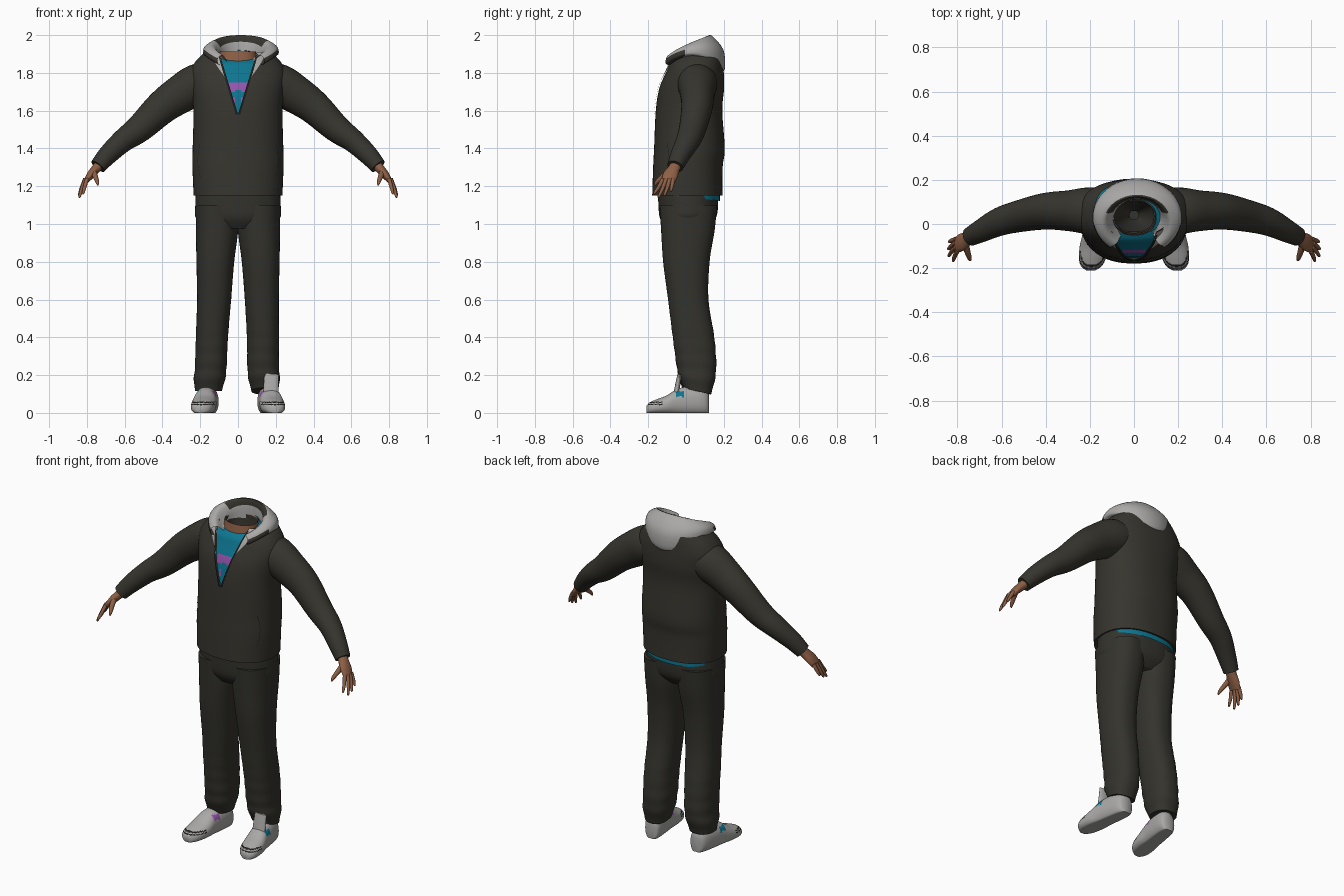
import bpy, bmesh, math
from mathutils import Vector
from math import sin, cos, pi

cube = bpy.data.objects.get("Cube")
if cube:
    bpy.data.objects.remove(cube)


def material(name, r, g, b):
    m = bpy.data.materials.new(name)
    m.use_nodes = True
    m.diffuse_color = (r, g, b, 1)
    m.node_tree.nodes["Principled BSDF"].inputs["Base Color"].default_value = (r, g, b, 1)
    return m


JACKET = material("dark olive", .037, .035, .027)
PANTS = material("dark grey olive", .034, .033, .026)
GREY = material("light grey", .40, .395, .385)
TEAL = material("teal", .004, .18, .28)
PURPLE = material("purple", .30, .09, .42)
SKIN = material("brown skin", .27, .115, .06)
BLACK = material("near black", .012, .012, .01)


def smooth_rows(rows, steps=5):
    """Catmull-Rom subdivision of rows of numbers."""
    out = []
    for i in range(len(rows) - 1):
        a, b, c, d = (rows[min(max(i + k, 0), len(rows) - 1)] for k in (-1, 0, 1, 2))
        for s in range(steps):
            t = s / steps
            out.append([q + t / 2 * (r - p + t * (2*p - 5*q + 4*r - w + t * (3*q - p - 3*r + w)))
                        for p, q, r, w in zip(a, b, c, d)])
    return out + [list(rows[-1])]


def loft(name, rings, mats, closed=True, caps=False, rule=None):
    """Skin a list of equally long point rings."""
    bm = bmesh.new()
    vs = [[bm.verts.new(p) for p in ring] for ring in rings]
    n = len(rings[0])
    for i in range(len(vs) - 1):
        for j in range(n if closed else n - 1):
            k = (j + 1) % n
            f = bm.faces.new((vs[i][j], vs[i][k], vs[i+1][k], vs[i+1][j]))
            if rule:
                f.material_index = rule(f.calc_center_median(), i, j)
    if caps:
        bm.faces.new(vs[0])
        bm.faces.new(vs[-1])
    bmesh.ops.remove_doubles(bm, verts=bm.verts, dist=.0001)
    bmesh.ops.recalc_face_normals(bm, faces=bm.faces)
    for f in bm.faces:
        f.smooth = True
    me = bpy.data.meshes.new(name)
    bm.to_mesh(me)
    bm.free()
    me.set_sharp_from_angle(angle=math.radians(50))
    for m in mats:
        me.materials.append(m)
    ob = bpy.data.objects.new(name, me)
    bpy.context.collection.objects.link(ob)
    return ob


POWER = 2 / 2.3


def soft(v):
    return math.copysign(abs(v) ** POWER, v)


def oval(z, cx, cy, rx, ry, tilt=0, gap=0, n=72):
    """Horizontal rounded ring starting at the front; tilt raises the front."""
    count = n + 1 if gap is None or gap else n
    g = gap or 0
    angles = [g + (2*pi - 2*g) * i / n for i in range(count)]
    return [(cx + rx * soft(sin(a)), cy - ry * soft(cos(a)), z + tilt * cos(a)) for a in angles]


def tube(name, rows, mat, hint=(0, 1, 0), n=24):
    """Capped tube along rows of x, y, z, half width along hint, half thickness."""
    rows = smooth_rows(rows)
    pts = [Vector(r[:3]) for r in rows]
    rings = []
    for i, r in enumerate(rows):
        t = (pts[min(i + 1, len(pts) - 1)] - pts[max(i - 1, 0)]).normalized()
        u = Vector(hint)
        u = (u - t * u.dot(t)).normalized()
        v = t.cross(u)
        rings.append([pts[i] + u * r[3] * cos(2*pi*k/n) + v * r[4] * sin(2*pi*k/n) for k in range(n)])
    return loft(name, rings, [mat], caps=True)


# Jacket body: rows of z, centre y, half width, half depth
BODY = smooth_rows([(1.15, .007, .235, .186), (1.3, .01, .241, .184), (1.4, .018, .24, .187),
                    (1.6, .016, .236, .176), (1.72, .03, .25, .172), (1.8, .045, .255, .155),
                    (1.86, .055, .225, .14), (1.91, .07, .175, .12)], 8)


def body_at(z):
    if z <= BODY[0][0]:
        return BODY[0][1:]
    for a, b in zip(BODY, BODY[1:]):
        if z <= b[0]:
            t = (z - a[0]) / (b[0] - a[0])
            return [p + (q - p) * t for p, q in zip(a[1:], b[1:])]
    return BODY[-1][1:]


def body_point(z, a, off=0):
    cy, rx, ry = body_at(z)
    return ((rx + off) * soft(sin(a)), cy - (ry + off) * soft(cos(a)), z)


def neck_gap(z):
    """Half angle of the open zip at a height."""
    half = max(0, .1 * (z - 1.58) / .33)
    return math.asin((half / body_at(z)[1]) ** (1 / POWER)) if half else None


jacket = [oval(1.155, 0, .007, .21, .16, gap=None)]
jacket += [oval(z, 0, cy, rx, ry, gap=neck_gap(z)) for z, cy, rx, ry in BODY]
loft("jacket_body", jacket, [JACKET], closed=False)


def body_strip(name, mat, low, high, inner, outer, off):
    """Thin plate lying on the jacket between two angle functions of height."""
    zs = [low + (high - low) * i / 16 for i in range(17)]
    loft(name, [[body_point(z, inner(z) + (outer(z) - inner(z)) * k / 4, off) for k in range(5)]
                for z in zs], [mat], closed=False)


for s, side in ((1, "left"), (-1, "right")):
    edge = lambda z: s * (neck_gap(z) or 0)
    body_strip(side + "_lapel", GREY, 1.74, 1.91, edge,
               lambda z: edge(z) + s * .32 * ((z - 1.74) / .17) ** 1.5, .005)
    body_strip(side + "_zip_edge", BLACK, 1.58, 1.9, edge, lambda z: edge(z) + s * .035, .007)
    pocket = lambda z: s * (.93 + .09 * sin((z - 1.25) / .18 * pi))
    body_strip(side + "_pocket_seam", BLACK, 1.25, 1.43, pocket, lambda z: pocket(z) + s * .018, .002)
    tube(side + "_sleeve", [(s * x, y, z, w, h) for x, y, z, w, h in (
        (.15, .055, 1.755, .11, .10), (.22, .06, 1.735, .105, .11), (.30, .06, 1.69, .092, .102),
        (.40, .058, 1.62, .083, .09), (.52, .035, 1.507, .072, .074), (.61, .01, 1.44, .064, .061),
        (.69, -.03, 1.365, .052, .052), (.742, -.057, 1.305, .043, .043))], JACKET, n=32)

# Shirt under the jacket, with a printed pattern on the chest
def shirt_print(c, i, j):
    if c.y > 0:
        return 0
    band = 1.695 < c.z < 1.75 and abs(c.x) < .05 and not (c.z < 1.715 and abs(c.x) < .015)
    spots = 1.63 < c.z < 1.67 and .008 < abs(c.x) < .028
    return int(band or spots)


shirt = []
for i in range(40):
    z = 1.45 + .39 * i / 39
    cy, rx, ry = body_at(z)
    shirt.append(oval(z, 0, cy, rx - .014, ry - .014, n=144))
shirt.append(oval(1.88, 0, .035, .13, .1, tilt=-.025, n=144))
shirt.append(oval(1.892, 0, .03, .1, .08, tilt=-.028, n=144))
loft("shirt", shirt, [TEAL, PURPLE], rule=shirt_print)
loft("shirt_tail", [oval(z, 0, .007, .222, .172, tilt=.02) for z in (1.142, 1.17, 1.2)], [TEAL])

# Neck opening and its dark hollow
loft("neck", [oval(1.88, 0, .03, .099, .079, tilt=-.028), oval(1.912, 0, .035, .095, .075)], [SKIN])
loft("neck_hollow", [oval(1.91, 0, .035, .092, .072), oval(1.8, 0, .04, .085, .065),
                     oval(1.65, 0, .04, .02, .02)], [JACKET], caps=False)

# Folded hood: a section swept from one side of the zip round the back to the other
def hood_section(p):
    c, w = cos(p), sin(p)
    crest = 1.84 + .16 * cos(p / 2)
    foot = 1.90 - .08 * c * c
    ring = lambda rx, cy, ry, z: (.015 + rx * w, cy + ry * c, z)
    return smooth_rows([ring(.17, .03, .15, foot - .01), ring(.2, .03, .175, foot),
                        ring(.192, .03, .168, (crest + foot) / 2 + .012),
                        ring(.15, .01, .122, crest), ring(.115, .025, .09, crest - .035),
                        ring(.104, .03, .08, 1.885)], 4)


def hood_colour(c, i, j):
    if j < 7 and c.y < -.01:
        return 1
    return int(12 <= j < 16 and c.y > .05)


SWEEP = math.radians(142)
loft("hood", [hood_section(-SWEEP + 2 * SWEEP * i / 64) for i in range(65)], [GREY, JACKET],
     closed=False, rule=hood_colour)

# Trousers
hips = smooth_rows([(1.18, 0, .01, .222, .158), (1.1, 0, .012, .226, .158),
                    (1.03, 0, .01, .222, .148), (.975, 0, .005, .15, .11)])
loft("trouser_hips", [oval(*r) for r in hips], [PANTS], caps=True)
LEG = smooth_rows([(1.1, .112, .012, .112, .152), (.97, .111, .01, .112, .142),
                   (.8, .12, .002, .1, .123), (.6, .126, .012, .09, .107),
                   (.4, .132, .04, .085, .11), (.25, .133, .055, .084, .105),
                   (.17, .139, .057, .082, .092), (.115, .142, .06, .07, .072)], 8)


def trouser_leg(name, s):
    rings = []
    for z, cx, cy, rx, ry in LEG:
        low = max(0, 1 - z / .6)
        fold = 1 + .025 * low * sin(z * 75)
        shift = .018 * low if s < 0 else 0
        rings.append(oval(z, s * (cx + shift), cy, rx * fold, ry * fold,
                          tilt=.035 * low ** 3 if s > 0 else 0))
    loft(name, rings, [PANTS], caps=True)


# Shoes: rows of heel-to-toe position, half width, height
SHOE = smooth_rows([(0, .022, .09), (.03, .042, .115), (.12, .053, .135), (.3, .058, .14),
                    (.5, .06, .128), (.68, .065, .092), (.85, .06, .07), (.95, .045, .055),
                    (1, .02, .035)], 6)


def shoe(name, s):
    rings = []
    for t, w, h in SHOE:
        cx, y = .15 + .046 * t, .123 - .333 * t
        ring = []
        for k in range(48):
            a = 2 * pi * k / 48
            rise = max(-1, 1.25 * soft(sin(a)) if sin(a) < 0 else soft(sin(a)))
            ring.append((s * (cx + w * soft(cos(a))), y, h * (.42 + (.58 if rise > 0 else .42) * rise)))
        rings.append(ring)

    def colour(c, i, j):
        if c.y < -.12 and (.042 < c.z < .048 or .053 < c.z < .059):
            return 1
        if -.05 < c.y < -.01 and .085 < c.z < .115:
            return 2 if abs(c.x) > .18 else 3
        return 0
    loft(name, rings, [GREY, BLACK, TEAL, PURPLE], caps=True, rule=colour)


# Hands: palm, four fingers and a thumb
FINGERS = {"index": (.80, -.122, .819, -.165, 1.158), "middle": (.808, -.105, .838, -.143, 1.14),
           "ring": (.81, -.086, .84, -.112, 1.15), "little": (.806, -.068, .836, -.08, 1.17)}


def hand(side, s):
    tube(side + "_palm", [(s * .73, -.05, 1.318, .03, .027), (s * .752, -.064, 1.292, .032, .025),
                          (s * .78, -.082, 1.26, .04, .021), (s * .803, -.095, 1.228, .036, .014)],
         SKIN, n=20)
    for finger, (x, y, tx, ty, tz) in FINGERS.items():
        mid = (s * (x + (tx - x) * .6), y + (ty - y) * .5, 1.235 + (tz - 1.235) * .5)
        tube(f"{side}_{finger}_finger", [(s * x, y, 1.238, .011, .011), (*mid, .01, .01),
             (s * tx, ty, tz + .008, .007, .007), (s * tx, ty, tz, .003, .003)], SKIN, n=10)
    tube(side + "_thumb", [(s * .765, -.085, 1.282, .016, .016), (s * .755, -.125, 1.25, .014, .014),
                           (s * .745, -.155, 1.222, .01, .01), (s * .742, -.165, 1.205, .004, .004)],
         SKIN, hint=(1, 0, 0), n=10)


for s, side in ((1, "left"), (-1, "right")):
    trouser_leg(side + "_trouser_leg", s)
    shoe(side + "_shoe", s)
    hand(side, s)

# Raised tongue of the left shoe
tube("left_shoe_tongue", [(.175, -.055, .08, .014, .042), (.175, -.045, .14, .014, .04),
                          (.178, -.035, .205, .01, .038)], GREY)
